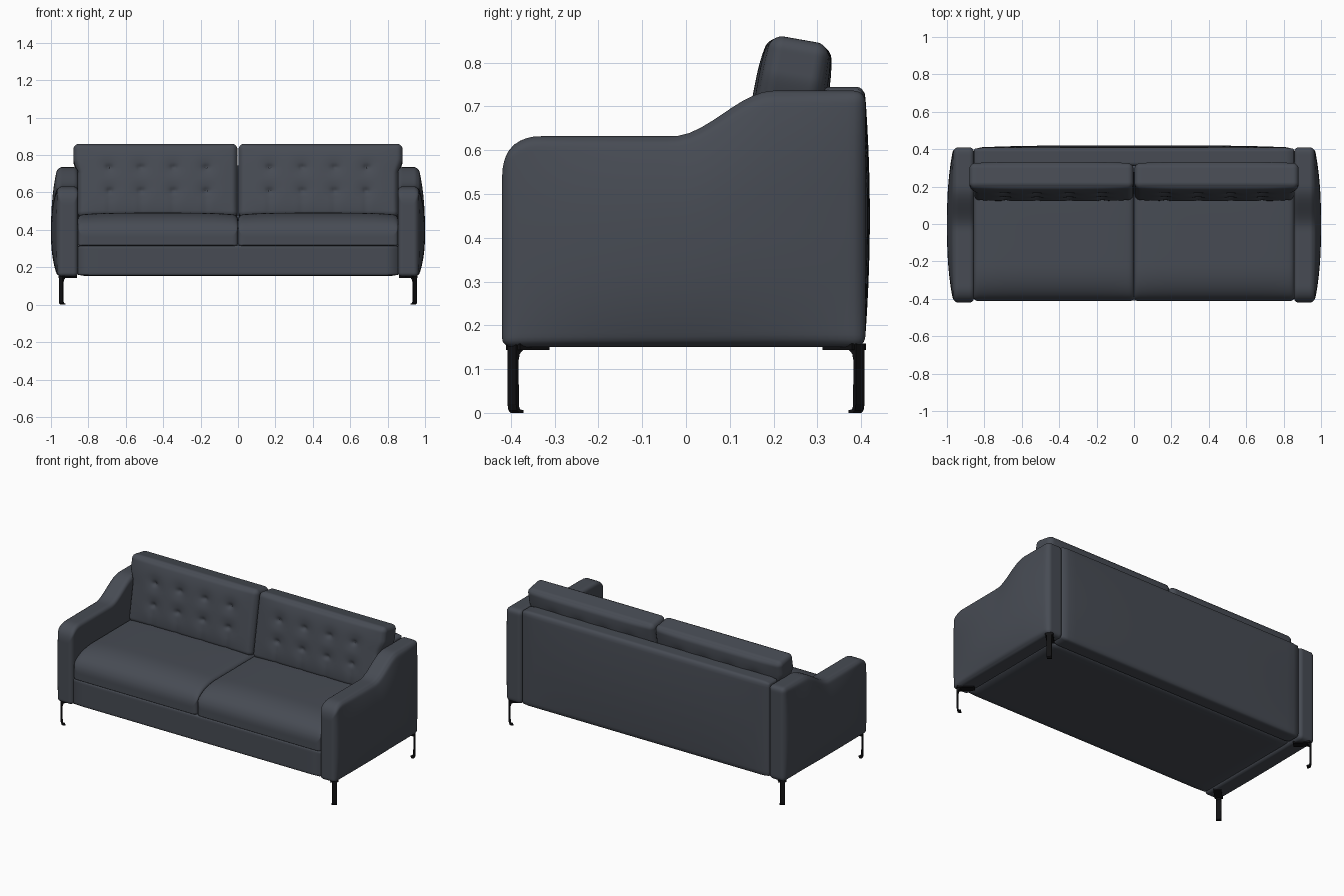
import bpy, bmesh, math
from mathutils import Vector, Matrix

if "Cube" in bpy.data.objects:
    bpy.data.objects.remove(bpy.data.objects["Cube"])


def material(name, rgb):
    m = bpy.data.materials.new(name)
    m.diffuse_color = (*rgb, 1)
    m.use_nodes = True
    m.node_tree.nodes["Principled BSDF"].inputs["Base Color"].default_value = m.diffuse_color
    return m


FABRIC = material("slate fabric", (0.063, 0.071, 0.088))
METAL = material("black metal", (0.006, 0.006, 0.007))


def smoothstep(a, b, t):
    t = min(1, max(0, (t - a) / (b - a)))
    return t * t * (3 - 2 * t)


def finish(name, bm, mat, mirror=(False, False), smooth=True):
    bmesh.ops.recalc_face_normals(bm, faces=bm.faces)
    me = bpy.data.meshes.new(name)
    for f in bm.faces:
        f.smooth = smooth
    bm.to_mesh(me)
    bm.free()
    me.materials.append(mat)
    ob = bpy.data.objects.new(name, me)
    bpy.context.collection.objects.link(ob)
    if any(mirror):
        md = ob.modifiers.new("mirror", 'MIRROR')
        md.use_axis = (mirror[0], mirror[1], False)
        md.use_mirror_merge = False
    return ob


# Rounded box on a fine grid, with an optional warp(p, u) where u is in -1..1
def soft_box(name, lo, hi, r, cuts, warp=None, mirror=False):
    bm = bmesh.new()
    bmesh.ops.create_cube(bm, size=2)
    bmesh.ops.subdivide_edges(bm, edges=bm.edges[:], cuts=cuts, use_grid_fill=True)
    lo, hi = Vector(lo), Vector(hi)
    h, c = (hi - lo) / 2, (hi + lo) / 2
    for v in bm.verts:
        u = Vector([0.6 * t + 0.4 * math.sin(t * math.pi / 2) for t in v.co])
        p = Vector([u[i] * h[i] for i in range(3)])
        inner = Vector([max(r - h[i], min(h[i] - r, p[i])) for i in range(3)])
        p = inner + (p - inner).normalized() * r + c
        v.co = warp(p, u) if warp else p
    return finish(name, bm, FABRIC, (mirror, False))


# Arms: sweeping top line and a bulging outer side
def arm_top(y):
    d = min(1, max(0, y + 0.42) / 0.085)
    return 0.56 + 0.072 * math.sqrt(1 - (1 - d) ** 2) + 0.104 * smoothstep(-0.03, 0.2, y)


def arm_warp(p, u):
    p.z = 0.15 + (p.z - 0.15) * (arm_top(p.y) - 0.15) / 0.585
    out = (p.x - 0.855) / 0.11
    p.x += 0.035 * out * (1 - abs(u.y) ** 2.5) * (1 - abs(u.z) ** 2.5)
    return p


soft_box("arms", (0.855, -0.42, 0.15), (0.965, 0.41, 0.735), 0.026, 40, arm_warp, True)

# Base with front rail, and the backrest panel
soft_box("base", (-0.857, -0.41, 0.155), (0.857, 0.312, 0.318), 0.012, 16)


def backrest_warp(p, u):
    if u.y > 0:
        p.y += 0.012 * u.y * (1 - u.z ** 2) * (1 - u.x ** 4)
    return p


soft_box("backrest", (-0.857, 0.31, 0.153), (0.857, 0.408, 0.745), 0.02, 24, backrest_warp)


# Seat cushions: rolled front and slightly domed top
def seat_warp(p, u):
    d = min(1, max(0, p.y + 0.412) / 0.2)
    roll = 0.35 + 0.65 * (1 - (1 - d) ** 2.3) ** (1 / 2.3)
    dome = 0.012 * (1 - u.x ** 4) * (1 - u.y ** 4)
    p.z = 0.312 + (p.z - 0.312) * roll * (1 + dome / 0.168)
    return p


soft_box("seat_cushions", (0.001, -0.412, 0.312), (0.856, 0.3, 0.48), 0.022, 40, seat_warp, True)

# Back cushions: leaning, puffed and tufted on both faces
BUTTONS = [(0.17 + 0.175 * i, z) for i in range(4) for z in (0.067, -0.06)]
LEAN = Matrix.Translation((0, 0.227, 0.656)) @ Matrix.Rotation(math.radians(-10), 4, 'X')


def back_warp(p, u):
    puff = 0.018 * (1 - u.x ** 4) * (1 - u.z ** 4)
    for bx, bz in BUTTONS:
        dx, dz = p.x - bx, p.z - bz
        d2 = dx * dx + dz * dz
        puff -= 0.010 * math.exp(-d2 / 0.045 ** 2) + 0.014 * math.exp(-d2 / 0.014 ** 2)
        if bz < 0:  # crease running down from the lower row
            puff -= 0.005 * math.exp(-(dx / 0.018) ** 2) * smoothstep(0, 0.06, -dz)
    p.y += puff * p.y / 0.068
    # squeezed between the arms lower down
    p.x -= 0.024 * (1 - smoothstep(0.03, 0.12, p.z)) * (max(0, p.x) / 0.88) ** 4
    return LEAN @ p


soft_box("back_cushions", (0.003, -0.068, -0.2), (0.88, 0.068, 0.2), 0.03, 70, back_warp, True)

# Tufting buttons
bm = bmesh.new()
for bx, bz in BUTTONS:
    for s in (-1, 1):
        m = LEAN @ Matrix.Translation((bx, s * 0.059, bz)) @ Matrix.Diagonal((1, 0.45, 1, 1))
        bmesh.ops.create_uvsphere(bm, u_segments=12, v_segments=8, radius=0.01, matrix=m)
finish("buttons", bm, FABRIC, (True, False))

# Legs: bent metal strips set diagonally at each corner
LEG = [(0, 0.158), (0, 0.02), (0.003, 0.006), (0.01, 0), (0.024, 0), (0.024, 0.006),
       (0.013, 0.008), (0.009, 0.016), (0.008, 0.12), (0.012, 0.135), (0.022, 0.143), (0.022, 0.158)]
PLATE = [(0.004, 0.158), (0.004, 0.144), (0.1, 0.144), (0.1, 0.158)]


def prism(bm, pts, w):
    inward, side = Vector((-0.7071, 0.7071, 0)), Vector((0.7071, 0.7071, 0))
    start = Vector((0.948, -0.398, 0))
    a, b = [[bm.verts.new(start + inward * d + side * s * w + Vector((0, 0, z)))
             for d, z in pts] for s in (-1, 1)]
    bm.faces.new(a)
    bm.faces.new(b[::-1])
    for i in range(len(pts)):
        bm.faces.new((a[i - 1], a[i], b[i], b[i - 1]))


bm = bmesh.new()
prism(bm, LEG, 0.014)
prism(bm, PLATE, 0.022)
finish("legs", bm, METAL, (True, True), smooth=False)
